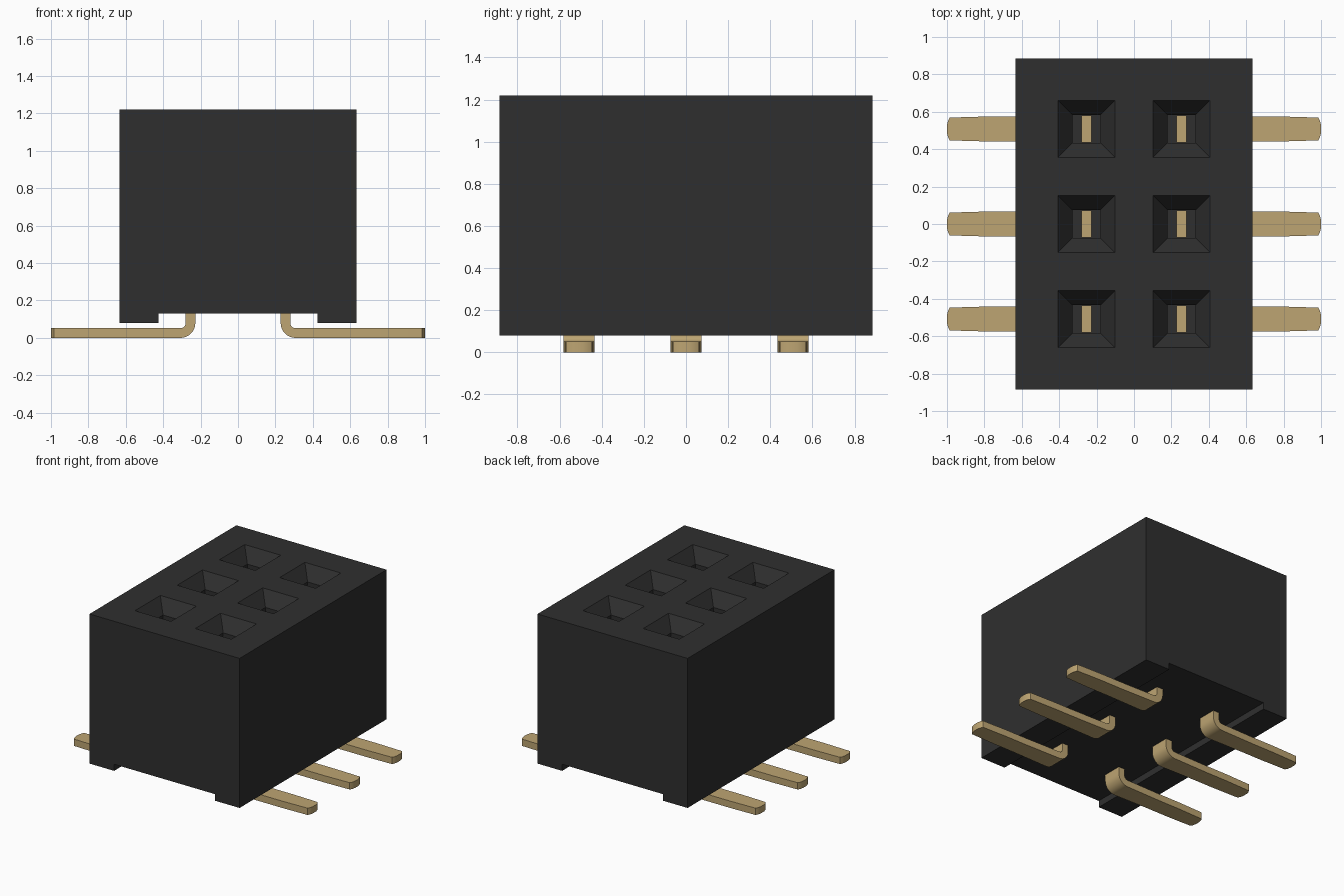
import bpy, bmesh, math

if "Cube" in bpy.data.objects:
    bpy.data.objects.remove(bpy.data.objects["Cube"])

PITCH = 0.508
ROWS = (-PITCH, 0, PITCH)
HALF_X, HALF_Y = 0.633, 0.885
BASE, TOP = 0.08, 1.22


def material(name, rgb):
    m = bpy.data.materials.new(name)
    m.use_nodes = True
    m.diffuse_color = (*rgb, 1)
    m.node_tree.nodes["Principled BSDF"].inputs["Base Color"].default_value = (*rgb, 1)
    return m


def make_object(name, bm, mat):
    bmesh.ops.recalc_face_normals(bm, faces=bm.faces)
    mesh = bpy.data.meshes.new(name)
    bm.to_mesh(mesh)
    bm.free()
    mesh.materials.append(mat)
    ob = bpy.data.objects.new(name, mesh)
    bpy.context.collection.objects.link(ob)
    return ob


def loft(bm, rings):
    """Skin a list of equal-length rings and cap both ends."""
    rings = [[bm.verts.new(p) for p in ring] for ring in rings]
    for a, b in zip(rings, rings[1:]):
        for i in range(len(a)):
            j = (i + 1) % len(a)
            bm.faces.new((a[i], a[j], b[j], b[i]))
    bm.faces.new(rings[0])
    bm.faces.new(rings[-1])


def square(cx, cy, h, z):
    return [(cx + sx * h, cy + sy * h, z)
            for sx, sy in ((-1, -1), (1, -1), (1, 1), (-1, 1))]


black = material("black plastic", (0.028, 0.028, 0.028))
gold = material("gold metal", (0.51, 0.375, 0.17))

# Housing: block with a shallow channel under it, leaving two rails
half = [(0.425, 0.13), (0.425, BASE), (HALF_X, BASE), (HALF_X, TOP)]
profile = half + [(-x, z) for x, z in reversed(half)]
bm = bmesh.new()
loft(bm, [[(x, y, z) for x, z in profile] for y in (-HALF_Y, HALF_Y)])
housing = make_object("housing", bm, black)

# Sockets: tapered mouths leading into square shafts
bm = bmesh.new()
for side in (-1, 1):
    for y in ROWS:
        x = side * PITCH / 2
        loft(bm, [square(x, y, 0.076, 0.35), square(x, y, 0.076, TOP - 0.1),
                  square(x, y, 0.152, TOP), square(x, y, 0.152, TOP + 0.1)])
cutter = make_object("socket_cutter", bm, black)
cutter.hide_render = True
cut = housing.modifiers.new("sockets", "BOOLEAN")
cut.object = cutter
cut.solver = "EXACT"
bpy.context.view_layer.objects.active = housing
bpy.ops.object.modifier_apply(modifier=cut.name)
bpy.data.objects.remove(cutter)

# Pins: flat strips rising in the sockets, bent outward into tapering feet
THICK, OUTER, INNER_X = 0.052, 0.08, 0.228


def pin_rings(side, y):
    spans = [(INNER_X, 0.6, INNER_X + THICK, 0.6, 0.073)]
    for i in range(9):
        a = math.pi / 2 * i / 8
        c, s = math.cos(a), math.sin(a)
        cx, r = INNER_X + OUTER, OUTER - THICK
        spans.append((cx - OUTER * c, OUTER - OUTER * s,
                      cx - r * c, OUTER - r * s, 0.073))
    for x, w in ((0.6, 0.067), (0.78, 0.067), (0.985, 0.061),
                 (0.994, 0.045), (1.0, 0.02)):
        spans.append((x, 0, x, THICK, w))
    return [[(side * x0, y - w, z0), (side * x0, y + w, z0),
             (side * x1, y + w, z1), (side * x1, y - w, z1)]
            for x0, z0, x1, z1, w in spans]


for side, label in ((-1, "right"), (1, "left")):
    for n, y in enumerate(ROWS, 1):
        bm = bmesh.new()
        loft(bm, pin_rings(side, y))
        pin = make_object(f"{label}_pin_{n}", bm, gold)
        bpy.ops.object.select_all(action="DESELECT")
        pin.select_set(True)
        bpy.context.view_layer.objects.active = pin
        bpy.ops.object.shade_smooth_by_angle(angle=math.radians(20))
